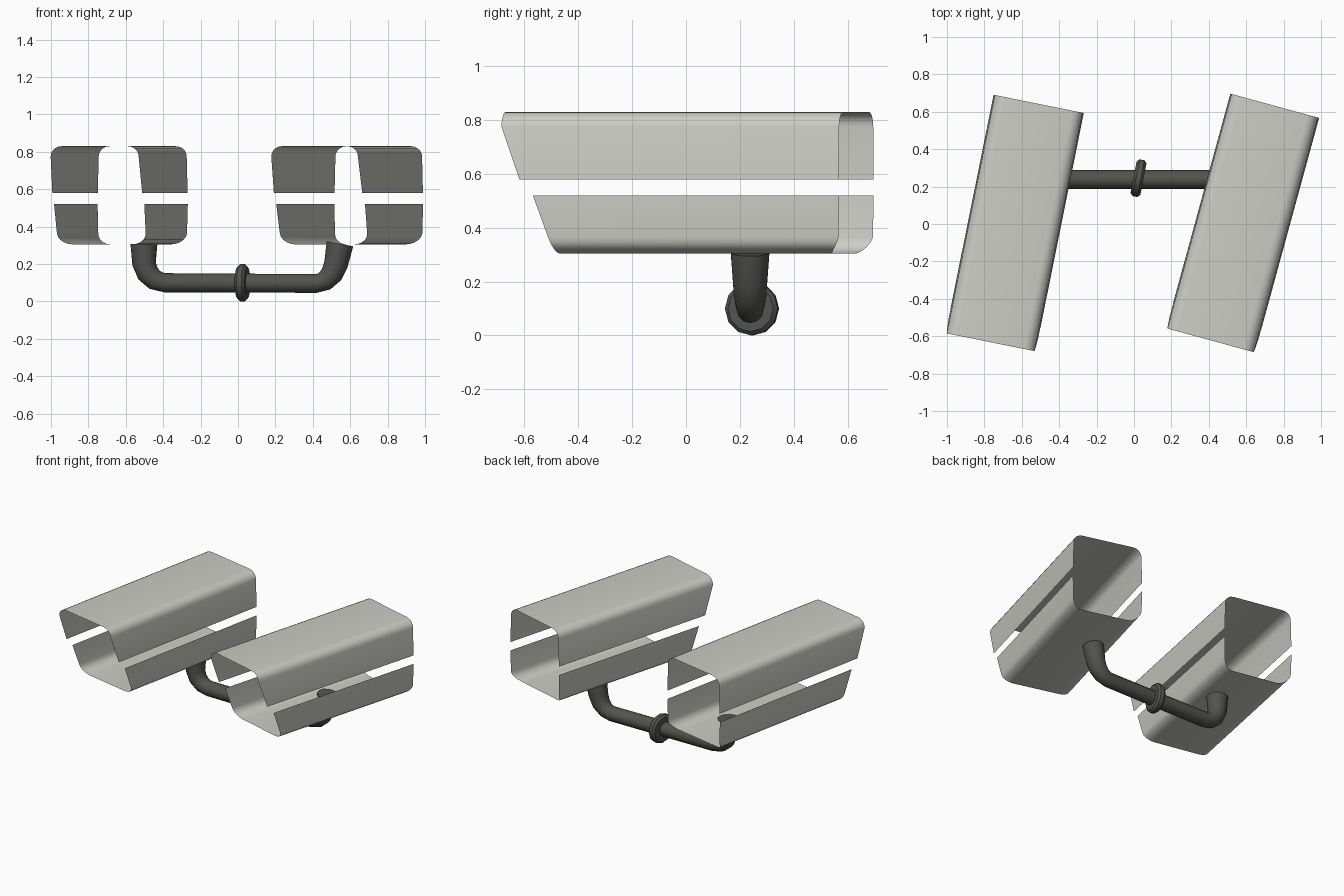
import bpy, bmesh, math
from mathutils import Vector, Matrix

if "Cube" in bpy.data.objects:
    bpy.data.objects.remove(bpy.data.objects["Cube"])


def material(name, rgb):
    m = bpy.data.materials.new(name)
    m.diffuse_color = (*rgb, 1)
    m.use_nodes = True
    m.node_tree.nodes["Principled BSDF"].inputs["Base Color"].default_value = m.diffuse_color
    return m


LIGHT = material("light_grey_metal", (0.60, 0.61, 0.56))
DARK = material("dark_grey_metal", (0.085, 0.085, 0.075))


def finish(name, bm, mat, angle=40):
    me = bpy.data.meshes.new(name)
    bm.to_mesh(me)
    bm.free()
    me.materials.append(mat)
    ob = bpy.data.objects.new(name, me)
    bpy.context.collection.objects.link(ob)
    bpy.ops.object.select_all(action='DESELECT')
    ob.select_set(True)
    bpy.context.view_layer.objects.active = ob
    bpy.ops.object.shade_smooth_by_angle(angle=math.radians(angle))
    return ob


# Half cross-section of a shell: slot edge, wall, rounded corner (u outward, z)
def half_profile(slot_u, slot_z, wall_u, flat_z, ru, rz, n=5):
    s = 1 if flat_z > slot_z else -1
    pts = [(slot_u, slot_z)]
    for i in range(n + 1):
        a = math.pi / 2 * i / n
        pts.append((wall_u - ru + ru * math.cos(a),
                    flat_z - s * rz + s * rz * math.sin(a)))
    return pts


def front_v(z):   # raked front edge
    return -0.65 + (0 if z > 0.77 else 0.37 * (0.77 - z) + 0.03 * (z < 0.55))


def back_v(z):    # back edge, trimmed round at the bottom
    return 0.65 - (0.045 * ((0.38 - z) / 0.075) ** 2 if z < 0.38 else 0)


def shell(name, half, place):
    prof = half + [(-u, z) for u, z in reversed(half)]
    bm = bmesh.new()
    rows = [[bm.verts.new(place @ Vector((u, v(z), z))) for u, z in prof]
            for v in (front_v, back_v)]
    for i in range(len(prof) - 1):
        bm.faces.new((rows[0][i], rows[0][i + 1], rows[1][i + 1], rows[1][i]))
    # outward normals: the flat middle panel faces away from the slot
    up = half[-1][1] > half[0][1]
    bm.normal_update()
    bm.faces.ensure_lookup_table()
    if (bm.faces[len(half) - 1].normal.z > 0) != up:
        bmesh.ops.reverse_faces(bm, faces=bm.faces[:])
    finish(name, bm, LIGHT)


# Two open housings, each an upper and a lower shell with a slot between
for side, x, deg in (("left", -0.638, 11.4), ("right", 0.581, 15.3)):
    place = Matrix.Translation((x, 0.005, 0)) @ Matrix.Rotation(-math.radians(deg), 4, 'Z')
    shell(side + "_upper_shell", half_profile(0.245, 0.58, 0.24, 0.83, 0.06, 0.055), place)
    shell(side + "_lower_shell", half_profile(0.246, 0.52, 0.242, 0.305, 0.08, 0.06), place)

# Bent support arm, flaring toward the housings (x, z, radius)
PATH = [(-0.503, 0.308, 0.072), (-0.502, 0.20, 0.063), (-0.482, 0.15, 0.06),
        (-0.445, 0.115, 0.055), (-0.395, 0.10, 0.051), (0.42, 0.096, 0.05),
        (0.465, 0.11, 0.054), (0.502, 0.147, 0.06), (0.524, 0.20, 0.064),
        (0.545, 0.308, 0.072)]
SIDES = 12
bm = bmesh.new()
rings = []
for i, (x, z, r) in enumerate(PATH):
    a, b = PATH[max(i - 1, 0)], PATH[min(i + 1, len(PATH) - 1)]
    t = Vector((b[0] - a[0], 0, b[1] - a[1])).normalized()
    n = Vector((-t.z, 0, t.x))
    rings.append([bm.verts.new(Vector((x, 0.238, z)) + r * (
        math.cos(k * math.tau / SIDES) * n + math.sin(k * math.tau / SIDES) * Vector((0, 1, 0))))
        for k in range(SIDES)])
for p, q in zip(rings, rings[1:]):
    for k in range(SIDES):
        j = (k + 1) % SIDES
        bm.faces.new((p[k], p[j], q[j], q[k]))
bm.faces.new(rings[0])
bm.faces.new(rings[-1])
bmesh.ops.recalc_face_normals(bm, faces=bm.faces[:])
finish("support_arm", bm, DARK, 50)

# Collar ring in the middle of the arm, slightly turned
bm = bmesh.new()
bmesh.ops.create_cone(bm, cap_ends=True, segments=12, radius1=0.1, radius2=0.1, depth=0.054,
                      matrix=Matrix.Translation((0.024, 0.245, 0.1))
                      @ Matrix.Rotation(-math.radians(11), 4, 'Z')
                      @ Matrix.Rotation(math.pi / 2, 4, 'Y'))
rim = [e for e in bm.edges if any(len(f.verts) > 4 for f in e.link_faces)]
bmesh.ops.bevel(bm, geom=rim, offset=0.014, segments=1, affect='EDGES')
finish("arm_collar", bm, DARK, 35)
